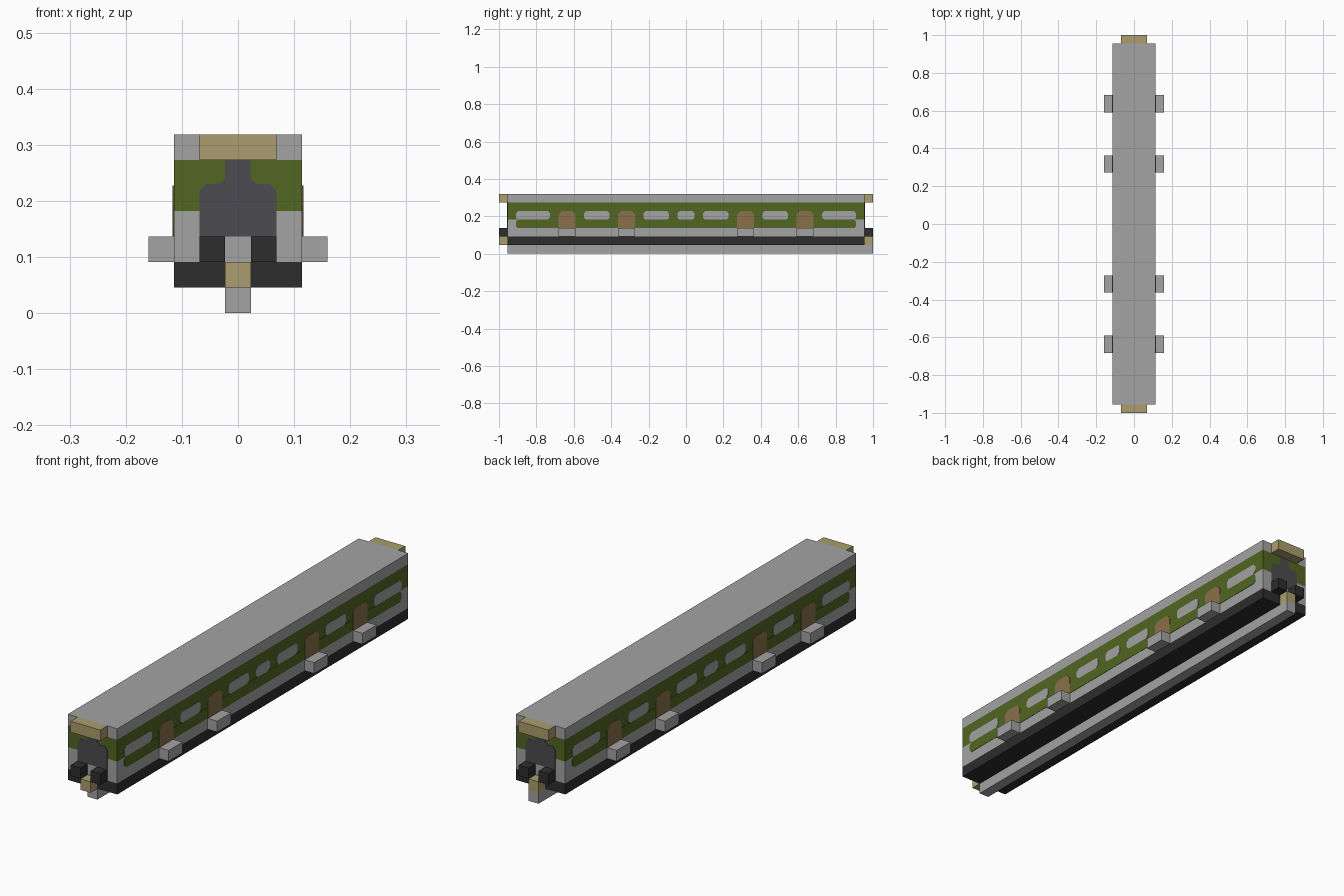
import bpy
import bmesh
from mathutils import Vector

cube = bpy.data.objects.get("Cube")
if cube:
    bpy.data.objects.remove(cube, do_unlink=True)

U = 1 / 22             # module that all parts snap to
HW, HL = 2.5, 21       # half width and half length of the body, in modules
CH = 0.26              # corner cut of painted shapes, in modules


def material(name, rgb):
    """Flat material from an sRGB 0-255 colour."""
    lin = [((c / 255 + 0.055) / 1.055) ** 2.4 for c in rgb]
    m = bpy.data.materials.new(name)
    m.use_nodes = True
    m.diffuse_color = (*lin, 1)
    m.node_tree.nodes["Principled BSDF"].inputs["Base Color"].default_value = (*lin, 1)
    return m


GREY = material("light grey", (163, 163, 163))
GREEN = material("olive green", (82, 102, 34))
BLACK = material("black", (45, 45, 45))
DARK = material("dark grey", (76, 75, 80))
TAN = material("tan", (171, 157, 110))
BROWN = material("door brown", (138, 112, 74))


def finish(bm, name, mat):
    bmesh.ops.recalc_face_normals(bm, faces=bm.faces)
    me = bpy.data.meshes.new(name)
    bm.to_mesh(me)
    bm.free()
    me.materials.append(mat)
    bpy.context.collection.objects.link(bpy.data.objects.new(name, me))


def box(name, mat, x, y, z):
    """Box from (min, max) ranges in modules."""
    bm = bmesh.new()
    bmesh.ops.create_cube(bm, size=1)
    for v in bm.verts:
        v.co = Vector([(lo if c < 0 else hi) * U for c, (lo, hi) in zip(v.co, (x, y, z))])
    finish(bm, name, mat)


def plate(name, mat, outline, axis, sign, layer):
    """Thin painted plate lying on a side (axis x) or an end (axis y)."""
    base = HW if axis == "x" else HL
    depth = sign * layer * 0.03
    bm = bmesh.new()

    def place(u, z, d):
        d = sign * base + d
        return Vector((d, u, z) if axis == "x" else (u, d, z)) * U

    face = bm.faces.new([bm.verts.new(place(u, z, 0)) for u, z in outline])
    ext = bmesh.ops.extrude_face_region(bm, geom=[face])
    move = place(0, 0, depth) - place(0, 0, 0)
    bmesh.ops.translate(bm, vec=move, verts=[g for g in ext["geom"] if isinstance(g, bmesh.types.BMVert)])
    finish(bm, name, mat)


def panel(u0, u1, z0, z1, low=CH, top=CH):
    """Rectangle outline with cut lower and upper corners."""
    pts = [(u0 + low, z0), (u1 - low, z0), (u1, z0 + low), (u1, z1 - top),
           (u1 - top, z1), (u0 + top, z1), (u0, z1 - top), (u0, z0 + low)]
    return list(dict.fromkeys(pts))


# Body shell, underframe and the rail beneath it
box("centre_rail", GREY, (-0.5, 0.5), (-HL, 22), (0, 1))
box("underframe", BLACK, (-HW, HW), (-HL, HL), (1, 2))
box("lower_body", GREY, (-HW, HW), (-HL, HL), (2, 4))
box("green_upper_body", GREEN, (-HW, HW), (-HL, HL), (4, 6))
box("roof", GREY, (-HW, HW), (-HL, HL), (6, 7))

windows = [(-20, -16), (-12, -9), (-5, -2), (-1, 1), (2, 5), (9, 12), (16, 20)]
doors = [(-15, -13), (-8, -6), (6, 8), (13, 15)]

# Long sides: green lower band, windows, doors and their steps
for side, s in (("left", 1), ("right", -1)):
    plate(f"{side}_lower_band", GREEN, panel(-20, 20, 3, 4), "x", s, 1)
    for i, (a, b) in enumerate(windows, 1):
        plate(f"{side}_window_{i}", GREY, panel(a, b, 4, 5), "x", s, 1)
    for i, (a, b) in enumerate(doors, 1):
        plate(f"{side}_door_{i}", BROWN, panel(a, b, 3, 5, low=0, top=0.35), "x", s, 2)
        x = sorted((s * HW, s * (HW + 1)))
        box(f"{side}_step_{i}", GREY, x, (a, b), (2, 3))

# Ends: gangway panel, roof box, coupler and buffers
half = [(1.5, 3), (1.5, 4.8), (1.28, 5.06), (0.75, 5.06), (0.5, 5.28), (0.5, 6)]
gangway = half + [(-u, z) for u, z in reversed(half)]
for end, s in (("front", -1), ("back", 1)):
    y = sorted((s * HL, s * (HL + 1)))
    plate(f"{end}_gangway", DARK, gangway, "y", s, 1)
    box(f"{end}_roof_box", TAN, (-1.5, 1.5), y, (6, 7))
    box(f"{end}_coupler", TAN, (-0.5, 0.5), y, (1, 2))
    box(f"{end}_left_buffer", BLACK, (0.5, 1.5), y, (2, 3))
    box(f"{end}_right_buffer", BLACK, (-1.5, -0.5), y, (2, 3))
